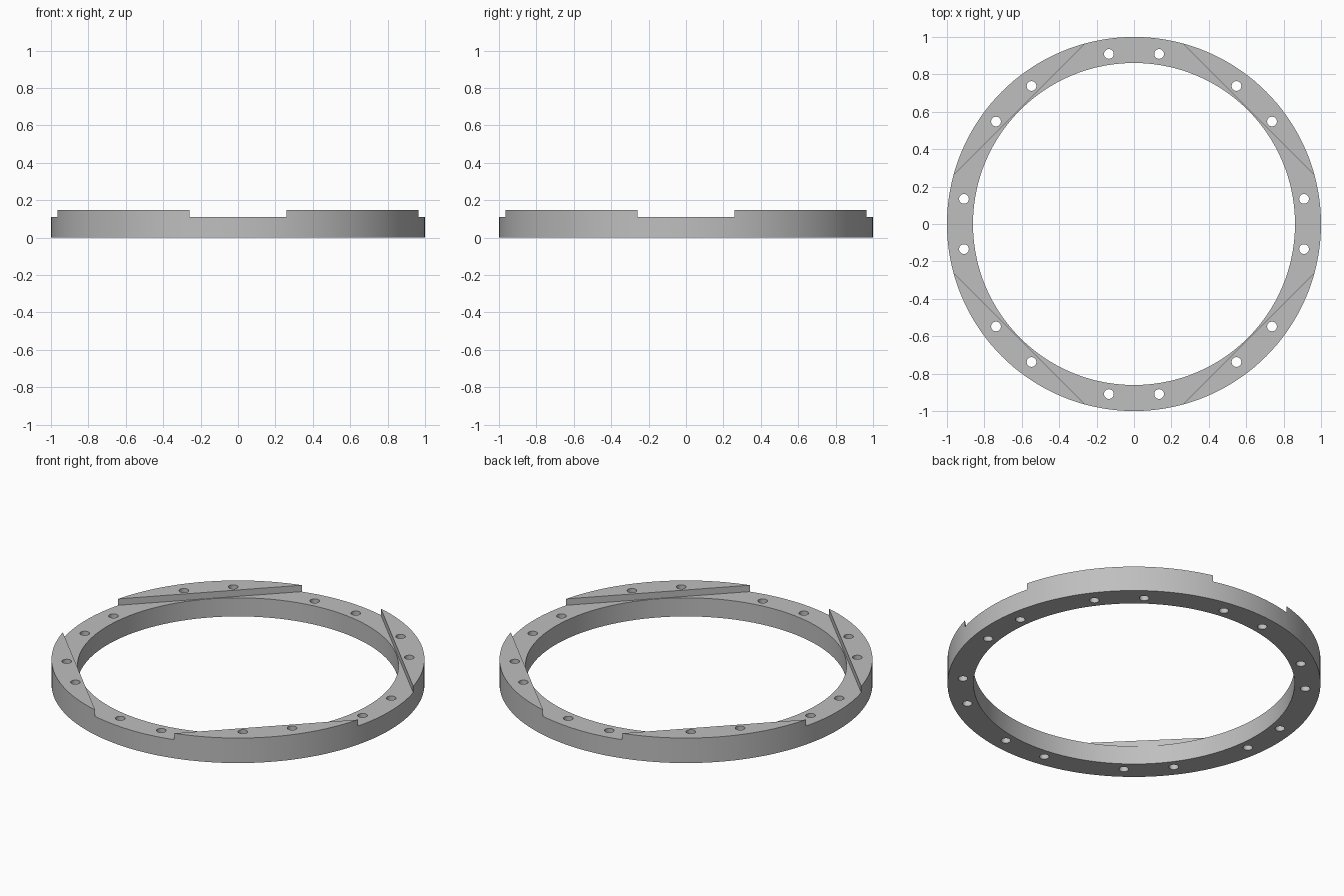
import bpy, bmesh
from math import radians, cos, sin
from mathutils import Matrix

cube = bpy.data.objects.get("Cube")
if cube:
    bpy.data.objects.remove(cube, do_unlink=True)

OUTER, INNER = 1.0, 0.861
HEIGHT, FLOOR = 0.148, 0.11
FLAT = 0.866            # distance of each step wall from the centre
HOLE_CIRCLE, HOLE = 0.919, 0.026

grey = bpy.data.materials.new("plain grey")
grey.use_nodes = True
colour = (0.52, 0.52, 0.52, 1)
grey.diffuse_color = colour
grey.node_tree.nodes["Principled BSDF"].inputs["Base Color"].default_value = colour


def make_object(name, bm):
    mesh = bpy.data.meshes.new(name)
    bm.to_mesh(mesh)
    bm.free()
    mesh.materials.append(grey)
    obj = bpy.data.objects.new(name, mesh)
    bpy.context.collection.objects.link(obj)
    return obj


def add_cylinder(bm, radius, z0, z1, sides, x=0, y=0):
    bmesh.ops.create_cone(bm, cap_ends=True, segments=sides, radius1=radius,
                          radius2=radius, depth=z1 - z0,
                          matrix=Matrix.Translation((x, y, (z0 + z1) / 2)))


# Ring body
bm = bmesh.new()
add_cylinder(bm, OUTER, 0, HEIGHT, 144)
ring = make_object("mounting_ring", bm)

# Central opening
bm = bmesh.new()
add_cylinder(bm, INNER, -0.1, 0.4, 144)
bore_cutter = make_object("bore_cutter", bm)

# Diagonal square recess that leaves four raised pads
bm = bmesh.new()
bmesh.ops.create_cube(bm, size=1, matrix=Matrix.Translation((0, 0, FLOOR + 0.2))
                      @ Matrix.Rotation(radians(45), 4, "Z")
                      @ Matrix.Diagonal((2 * FLAT, 2 * FLAT, 0.4, 1)))
recess_cutter = make_object("recess_cutter", bm)

# Pairs of bolt holes every 45 degrees
bm = bmesh.new()
for step in range(8):
    for offset in (-8.4, 8.4):
        a = radians(step * 45 + offset)
        add_cylinder(bm, HOLE, -0.1, 0.4, 24, HOLE_CIRCLE * cos(a), HOLE_CIRCLE * sin(a))
hole_cutter = make_object("hole_cutter", bm)

# Cut the ring
bpy.ops.object.select_all(action="DESELECT")
bpy.context.view_layer.objects.active = ring
ring.select_set(True)
for cutter in (bore_cutter, recess_cutter, hole_cutter):
    mod = ring.modifiers.new(cutter.name, "BOOLEAN")
    mod.operation = "DIFFERENCE"
    mod.solver = "EXACT"
    mod.object = cutter
    bpy.ops.object.modifier_apply(modifier=mod.name)
    bpy.data.objects.remove(cutter, do_unlink=True)

bpy.ops.object.shade_smooth_by_angle(angle=radians(30))
